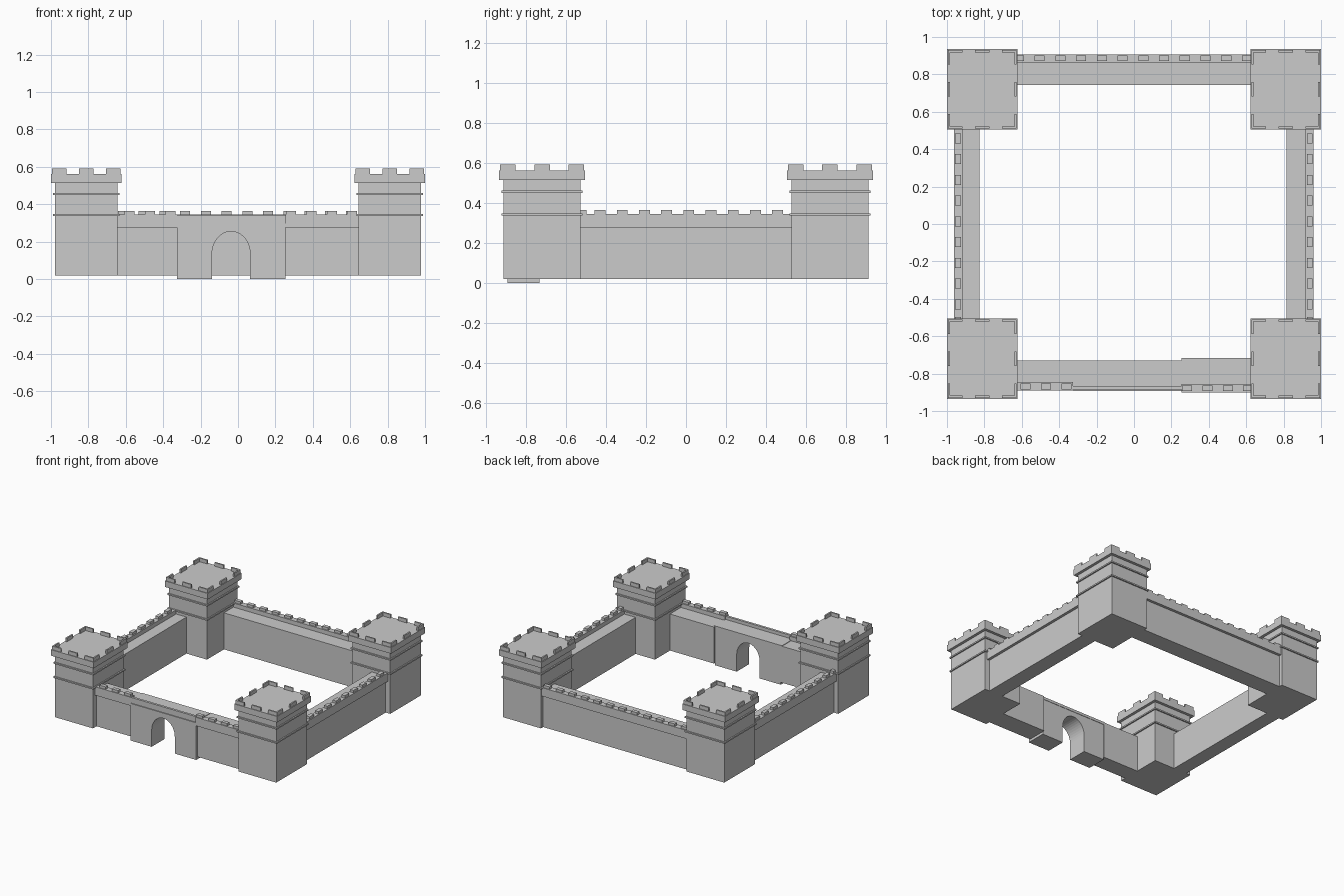
import bpy, bmesh, math

if "Cube" in bpy.data.objects:
    bpy.data.objects.remove(bpy.data.objects["Cube"])


def add_box(bm, x0, x1, y0, y1, z0, z1):
    c = [(x0, y0), (x1, y0), (x1, y1), (x0, y1)]
    lo = [bm.verts.new((x, y, z0)) for x, y in c]
    hi = [bm.verts.new((x, y, z1)) for x, y in c]
    bm.faces.new(lo[::-1])
    bm.faces.new(hi)
    for i in range(4):
        j = (i + 1) % 4
        bm.faces.new((lo[i], lo[j], hi[j], hi[i]))


def finish(bm, name):
    bmesh.ops.recalc_face_normals(bm, faces=bm.faces)
    me = bpy.data.meshes.new(name)
    bm.to_mesh(me)
    bm.free()
    ob = bpy.data.objects.new(name, me)
    bpy.context.collection.objects.link(ob)
    return ob


def tower(name, cx, cy):
    bm = bmesh.new()

    def block(grow, z0, z1):
        hx, hy = 0.167 + grow, 0.193 + grow
        add_box(bm, cx - hx, cx + hx, cy - hy, cy + hy, z0, z1)

    # shaft, string courses, crown
    block(0, 0.02, 0.515)
    block(0.01, 0.336, 0.347)
    block(0.01, 0.45, 0.461)
    block(0.022, 0.515, 0.563)
    # thin merlons: three per side, wrapped at the corners
    hx, hy, t, w = 0.184, 0.21, 0.012, 0.078
    for s in (-1, 1):
        for k in (-1, 0, 1):
            mx, my = cx + k * (hx - w / 2), cy + k * (hy - w / 2)
            ya, yb = sorted((cy + s * hy, cy + s * (hy - t)))
            xa, xb = sorted((cx + s * hx, cx + s * (hx - t)))
            add_box(bm, mx - w / 2, mx + w / 2, ya, yb, 0.563, 0.592)
            add_box(bm, xa, xb, my - w / 2, my + w / 2, 0.563, 0.592)
    return finish(bm, name)


def wall(name, a, b, outer, inner, axis, merlons):
    """Wall running from a to b along an axis; outer/inner are offsets across it."""
    bm = bmesh.new()
    s = 1 if outer > inner else -1

    def block(u0, u1, v0, v1, z0, z1):
        v0, v1 = sorted((v0, v1))
        if axis == 'x':
            add_box(bm, u0, u1, v0, v1, z0, z1)
        else:
            add_box(bm, v0, v1, u0, u1, z0, z1)

    # body, walkway, overhanging parapet
    block(a, b, outer - s * 0.022, inner, 0.02, 0.312)
    block(a, b, outer, outer - s * 0.045, 0.277, 0.345)
    # merlons
    for m in merlons:
        lo, hi = max(a, m - 0.027), min(b, m + 0.027)
        block(lo, hi, outer - s * 0.006, outer - s * 0.036, 0.345, 0.365)
    return finish(bm, name)


# four corner towers
for nx, sx in (("left", -1), ("right", 1)):
    for ny, sy in (("front", -1), ("back", 1)):
        tower(f"{ny}_{nx}_tower", sx * 0.811, sy * 0.72)

# curtain walls
side = [-0.43 + 0.111 * i for i in range(9)] + [-0.525]
wall("left_wall", -0.54, 0.54, -0.962, -0.825, 'y', side)
wall("right_wall", -0.54, 0.54, 0.96, 0.815, 'y', side)
wall("back_wall", -0.65, 0.65, 0.907, 0.742, 'x', [-0.615 + 0.1108 * i for i in range(12)])
wall("front_left_wall", -0.65, -0.325, -0.89, -0.73, 'x', [-0.58, -0.47, -0.36])
wall("front_right_wall", 0.255, 0.65, -0.90, -0.717, 'x', [0.283, 0.393, 0.503, 0.61])

# gatehouse with a round-headed passage
x0, x1, cx, r, spring, rise, top = -0.325, 0.255, -0.037, 0.102, 0.135, 0.12, 0.297
N = 20
profile = [(x0, 0), (cx - r, 0)]
profile += [(cx - r * math.cos(math.pi * i / N), spring + rise * math.sin(math.pi * i / N))
            for i in range(N + 1)]
profile += [(cx + r, 0), (x1, 0), (x1, top), (x0, top)]
bm = bmesh.new()
face = bm.faces.new([bm.verts.new((x, -0.892, z)) for x, z in profile])
ext = bmesh.ops.extrude_face_region(bm, geom=[face], use_keep_orig=True)
for v in ext["geom"]:
    if isinstance(v, bmesh.types.BMVert):
        v.co.y = -0.733
finish(bm, "gatehouse")

# gate walkway and plain parapet
bm = bmesh.new()
add_box(bm, x0 - 0.013, x1 + 0.01, -0.885, -0.73, 0.295, 0.316)
add_box(bm, x0 - 0.013, x1 + 0.01, -0.885, -0.866, 0.295, 0.342)
finish(bm, "gate_parapet")
